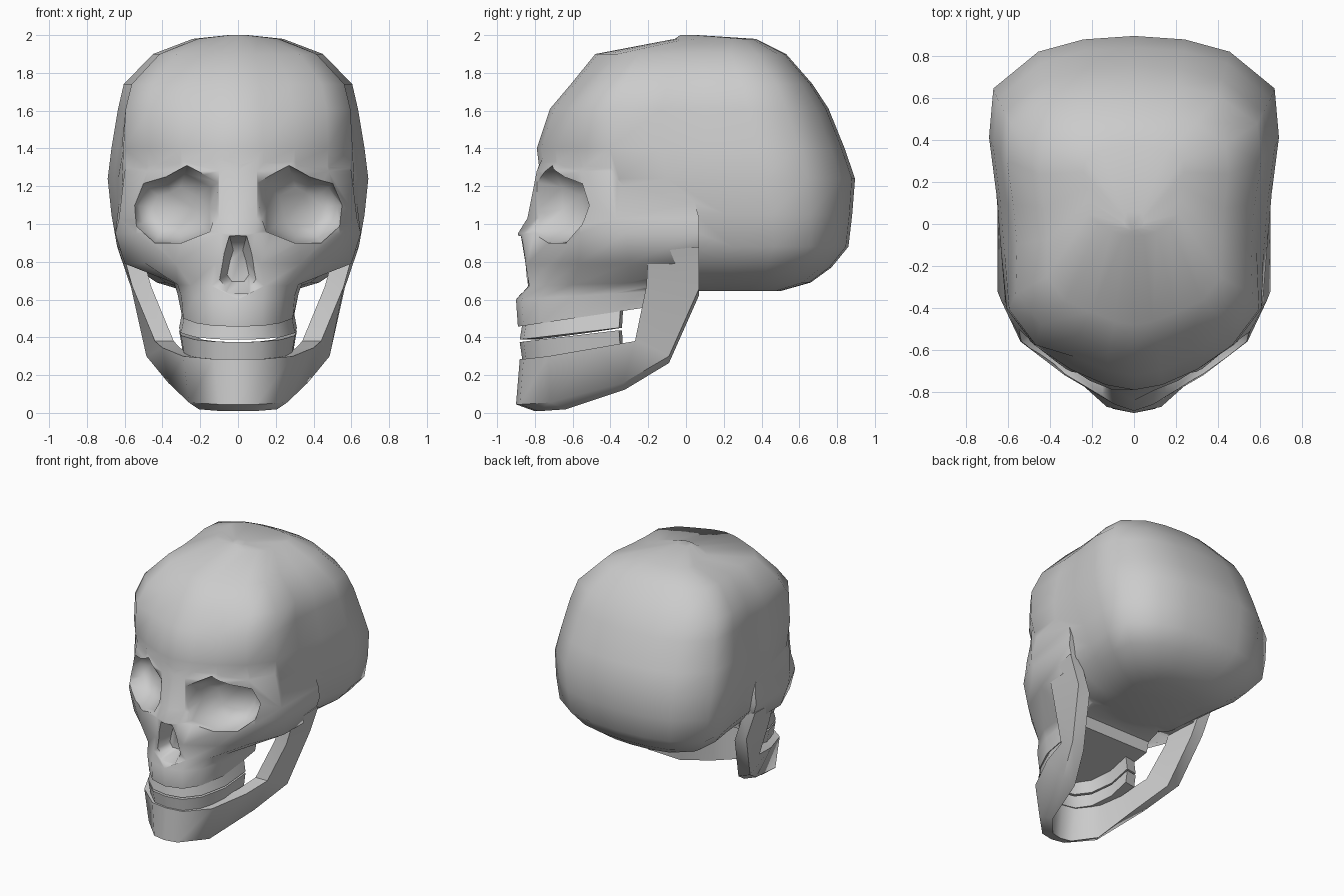
import bpy, bmesh, math
from mathutils import Vector

if "Cube" in bpy.data.objects:
    bpy.data.objects.remove(bpy.data.objects["Cube"])


def loft(name, rings):
    """Closed solid through a list of equal-length point rings, capped at both ends."""
    bm = bmesh.new()
    vs = [[bm.verts.new(p) for p in r] for r in rings]
    n = len(vs[0])
    for a, b in zip(vs, vs[1:]):
        for i in range(n):
            j = (i + 1) % n
            bm.faces.new((a[i], a[j], b[j], b[i]))
    bm.faces.new(vs[0][::-1])
    bm.faces.new(vs[-1])
    bmesh.ops.recalc_face_normals(bm, faces=bm.faces)
    me = bpy.data.meshes.new(name)
    bm.to_mesh(me)
    bm.free()
    ob = bpy.data.objects.new(name, me)
    bpy.context.collection.objects.link(ob)
    return ob


def pick(ob):
    bpy.ops.object.select_all(action='DESELECT')
    ob.select_set(True)
    bpy.context.view_layer.objects.active = ob


def smooth(ob, deg):
    pick(ob)
    bpy.ops.object.shade_smooth_by_angle(angle=math.radians(deg))


def boolean(ob, tool, op):
    pick(ob)
    m = ob.modifiers.new(op, 'BOOLEAN')
    m.object, m.operation, m.solver = tool, op, 'EXACT'
    bpy.ops.object.modifier_apply(modifier=m.name)
    bpy.data.objects.remove(tool, do_unlink=True)


def full(half):
    """Mirror a half outline; points on x = 0 are not doubled."""
    return half + [(-x, y, z) for x, y, z in reversed(half) if x > 1e-4]


def arch(name, stations, thick, drop=0.0):
    """Horseshoe bar: stations give the outer lower and outer upper edge."""
    right = []
    for lo, up in stations:
        sec = [Vector(lo), Vector(up)]
        for p, dz in ((sec[1], 0), (sec[0], -drop)):
            d = Vector((-p.x, max(0, -0.3 - p.y), 0)).normalized() * thick
            sec.append(p + d + Vector((0, 0, dz)))
        right.append(sec)
    left = [[Vector((-p.x, p.y, p.z)) for p in s] for s in reversed(right[1:])]
    return loft(name, left + right)


# Cranium: one plan outline, scaled at each height
# (z, front y, back y, half width, squareness of the temple corner)
plan = [(0, -1), (.2, -.97), (.45, -.88), (.7, -.7), (.89, -.5), (.92, -.2),
        (.95, .1), (1, .42), (.97, .7), (.66, .91), (.35, .98), (0, 1)]
levels = [(.645, -.1, .5, .28, 0), (.69, -.3, .66, .43, 0), (.77, -.4, .77, .55, 0),
          (.88, -.5, .86, .64, 0), (1.05, -.6, .88, .67, 0), (1.24, -.77, .895, .69, 0),
          (1.4, -.79, .84, .67, .05), (1.61, -.72, .755, .635, .15),
          (1.74, -.61, .67, .605, .13), (1.9, -.48, .53, .45, .1),
          (1.98, -.06, .37, .24, 0), (2.0, -.03, .06, .05, 0)]
rings = []
for z, f, b, w, k in levels:
    half = []
    for i, (u, v) in enumerate(plan):
        c = k if i in (3, 4) else 0
        half.append((u * w * (1 + .35 * c), (f + b) / 2 + v * (1 + c) * (b - f) / 2, z))
    rings.append(full(half))
skull = loft("skull", rings)

# Face: brow, nasal bridge, cheeks and upper jaw (z, slope along y, half outline)
face = [
    (.455, .15, [(0, -.89), (.13, -.86), (.22, -.77), (.29, -.6), (.30, -.4), (.30, -.22)]),
    (.60, .06, [(0, -.90), (.13, -.87), (.23, -.78), (.30, -.6), (.32, -.4), (.31, -.21)]),
    (.67, .03, [(0, -.84), (.14, -.83), (.25, -.74), (.32, -.6), (.34, -.3), (.30, -.02)]),
    (.79, 0, [(0, -.87), (.12, -.84), (.33, -.72), (.49, -.57), (.60, -.3), (.60, .06)]),
    (.95, 0, [(0, -.89), (.09, -.86), (.33, -.71), (.54, -.56), (.65, -.32), (.65, .07)]),
    (1.03, 0, [(0, -.84), (.1, -.79), (.33, -.69), (.53, -.56), (.63, -.37), (.64, .07)]),
    (1.28, 0, [(0, -.79), (.1, -.79), (.3, -.71), (.48, -.56), (.6, -.40), (.61, 0)]),
    (1.42, 0, [(0, -.74), (.1, -.73), (.28, -.65), (.44, -.5), (.54, -.36), (.58, 0)]),
]
mask = loft("face", [full([(x, y, z + s * (y + .9)) for x, y in pts]) for z, s, pts in face])
boolean(skull, mask, 'UNION')

# Eye sockets: tapering slanted cutters
eye = [(.1, 1.22), (.27, 1.31), (.38, 1.25), (.51, 1.22), (.565, 1.1), (.54, .99),
       (.44, .9), (.3, .9), (.15, .96), (.11, 1.08)]
for side in (1, -1):
    layers = []
    for y, s in ((-1.1, 1.02), (-.68, 1), (-.56, .82), (-.5, .5)):
        ring = []
        for px, pz in eye:
            x, z = .34 + (px - .34) * s, 1.08 + (pz - 1.08) * s
            ring.append((side * x, y + .55 * (x - .32), z))
        layers.append(ring)
    boolean(skull, loft("socket_cutter", layers), 'DIFFERENCE')

# Nasal opening
nose = [(.045, .935), (.075, .84), (.105, .7), (.06, .635)]
nose += [(-x, z) for x, z in reversed(nose)]
layers = [[(x * s, y, .77 + (z - .77) * s) for x, z in nose]
          for y, s in ((-1.0, 1.1), (-.86, 1), (-.75, .55))]
boolean(skull, loft("nose_cutter", layers), 'DIFFERENCE')
smooth(skull, 60)

# Teeth: two horseshoe bands
dental = [(0, -.87), (.12, -.85), (.22, -.76), (.29, -.58), (.30, -.35)]
for name, lo, up, slo, sup in (("upper_teeth", .388, .48, 1.04, .98),
                               ("lower_teeth", .27, .375, .98, 1.04)):
    st = []
    for x, y in dental:
        dz = .12 * (y + .87)
        st.append(((x * slo, y * (1 + (slo - 1) * .3), lo + dz),
                   (x * sup, y * (1 + (sup - 1) * .3), up + dz)))
    smooth(arch(name, st, .09), 40)

# Lower jaw: chin, body and upright branch
jaw = [((0, -.9, .045), (0, -.88, .285)), ((.1, -.88, .045), (.13, -.86, .285)),
       ((.26, -.72, .055), (.29, -.73, .30)), ((.37, -.33, .16), (.40, -.47, .345)),
       ((.485, -.09, .30), (.44, -.27, .38)), ((.565, .07, .66), (.56, -.21, .67)),
       ((.64, .07, .88), (.61, -.2, .85))]
smooth(arch("lower_jaw", jaw, .1, .036), 62)
